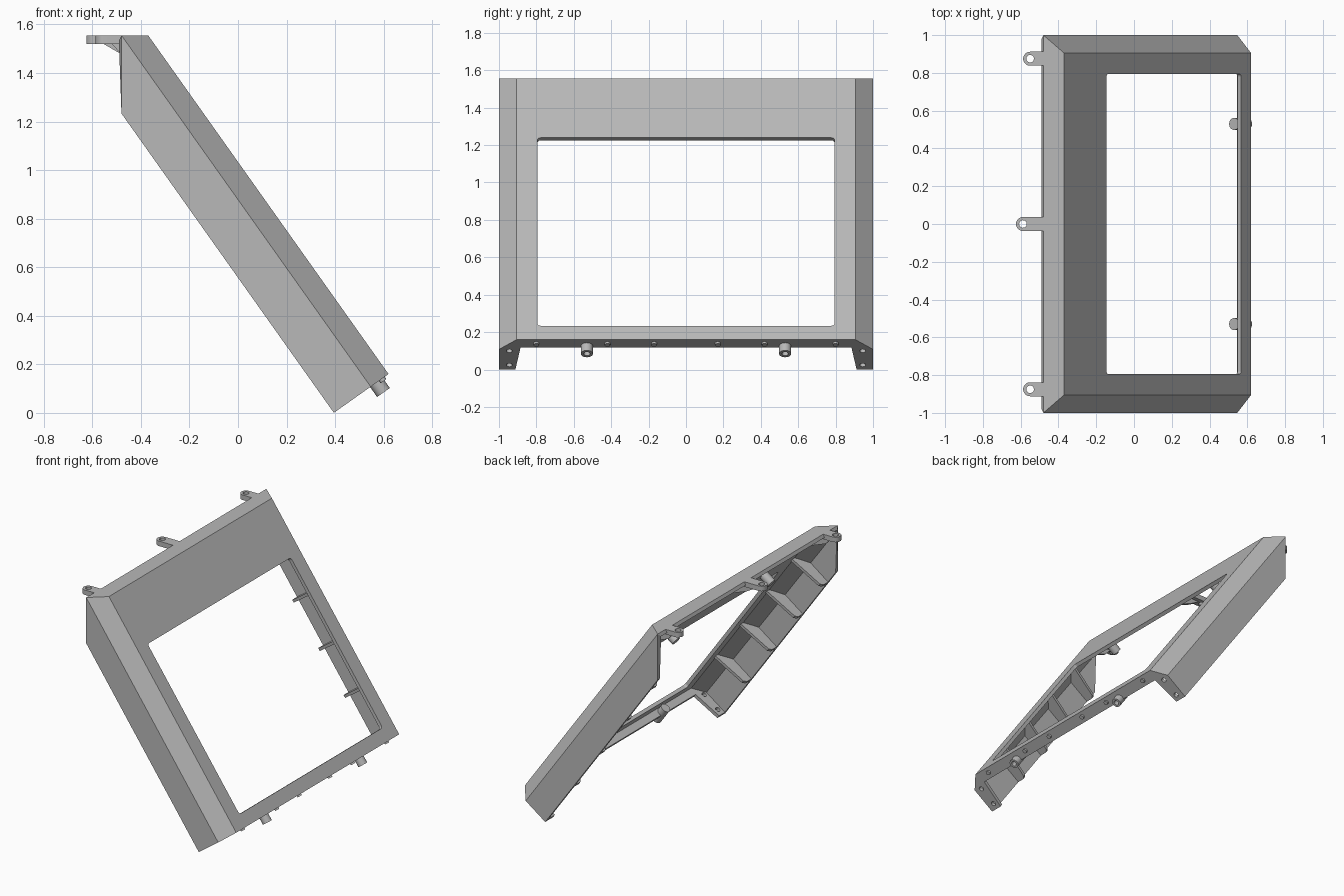
import bpy, bmesh, math
from mathutils import Vector

cube = bpy.data.objects.get("Cube")
if cube:
    bpy.data.objects.remove(cube, do_unlink=True)

grey = bpy.data.materials.new("mid_grey")
grey.use_nodes = True
colour = (0.48, 0.48, 0.48, 1)
grey.diffuse_color = colour
grey.node_tree.nodes["Principled BSDF"].inputs["Base Color"].default_value = colour

# Frame of the sloping panel: U runs down the slope, N points outward
X, Y, Z = Vector((1, 0, 0)), Vector((0, 1, 0)), Vector((0, 0, 1))
TOP, LOW = Vector((-0.37, 0, 1.555)), Vector((0.62, 0, 0.16))
U = (LOW - TOP).normalized()
N = Vector((-U.z, 0, U.x))
L = (LOW - TOP).length
DEPTH, CHAMFER, WALL = 0.276, 0.09, 0.024
HALF, INNER = 1.0, 0.905
parts = []


def add(name, bm):
    mesh = bpy.data.meshes.new(name)
    bm.to_mesh(mesh)
    bm.free()
    mesh.materials.append(grey)
    ob = bpy.data.objects.new(name, mesh)
    bpy.context.collection.objects.link(ob)
    parts.append(ob)
    return ob


def prism(name, pts, origin, a, b, c, depth):
    """Extrude a 2D outline on axes a, b along axis c."""
    bm = bmesh.new()
    face = bm.faces.new([bm.verts.new(origin + a * p + b * q) for p, q in pts])
    out = bmesh.ops.extrude_face_region(bm, geom=[face])
    moved = [v for v in out["geom"] if isinstance(v, bmesh.types.BMVert)]
    bmesh.ops.translate(bm, verts=moved, vec=c * depth)
    bmesh.ops.recalc_face_normals(bm, faces=bm.faces)
    return add(name, bm)


def arc(cx, cy, r, start=0, sweep=360, n=24):
    steps = n if sweep == 360 else n + 1
    angles = [math.radians(start + sweep * i / n) for i in range(steps)]
    return [(cx + r * math.cos(t), cy + r * math.sin(t)) for t in angles]


def apply(ob, mod):
    bpy.context.view_layer.objects.active = ob
    bpy.ops.object.modifier_apply(modifier=mod.name)


def cut(ob, cutter):
    mod = ob.modifiers.new("cut", "BOOLEAN")
    mod.operation, mod.solver, mod.object = "DIFFERENCE", "EXACT", cutter
    apply(ob, mod)
    parts.remove(cutter)
    bpy.data.objects.remove(cutter, do_unlink=True)


# Bezel shell: sloping panel, chamfers, side walls and flat top
bm = bmesh.new()
rear_top = Vector((-0.48, 0, TOP.z))
front_side = LOW - N * CHAMFER
foot = LOW - N * DEPTH
rear_low = foot - U * ((foot.x - rear_top.x) / U.x)
rows = {}
for s in (-1, 1):
    spots = [(TOP, INNER), (LOW, INNER), (rear_top, HALF),
             (front_side, HALF), (rear_low, HALF), (foot, HALF)]
    rows[s] = [bm.verts.new(p + Y * s * y) for p, y in spots]
    a, b, c, d, e, f = rows[s]
    bm.faces.new((a, c, d, b))
    bm.faces.new((c, e, f, d))
l, r = rows[-1], rows[1]
panel = bm.faces.new((l[0], l[1], r[1], r[0]))
bm.faces.new((l[0], r[0], r[2], l[2]))
bmesh.ops.recalc_face_normals(bm, faces=bm.faces)
bm.normal_update()
if panel.normal.dot(N) < 0:
    bmesh.ops.reverse_faces(bm, faces=bm.faces)
shell = add("bezel_shell", bm)
mod = shell.modifiers.new("thickness", "SOLIDIFY")
mod.thickness, mod.offset, mod.use_even_offset = WALL, -1, True
apply(shell, mod)

# Screen opening with small rounded corners
u0, u1, w, rad = 0.387, 1.62, 0.795, 0.018
opening = []
for cu, cy, start in ((u1 - rad, w - rad, 0), (u0 + rad, w - rad, 90),
                      (u0 + rad, rad - w, 180), (u1 - rad, rad - w, 270)):
    opening += arc(cu, cy, rad, start, 90, 5)
cut(shell, prism("opening_cutter", opening, TOP - N * 0.06, U, Y, N, 0.12))

# Lower flange with a mounting foot at each end
half = [(INNER, 0), (HALF, -CHAMFER), (HALF, -DEPTH), (0.912, -DEPTH), (0.885, -0.075)]
outline = half + [(-y, n) for y, n in reversed(half)]
flange = prism("lower_flange", outline, LOW - U * WALL, Y, N, U, WALL)
for s in (-1, 1):
    for n in (-0.105, -0.235):
        cut(flange, prism("hole_cutter", arc(s * 0.945, n, 0.016),
                          LOW - U * 0.1, Y, N, U, 0.2))

# Small pins and hollow bosses on the lower flange
for y in (0.17, 0.42, 0.8):
    for s in (-1, 1):
        prism("flange_pin", arc(s * y, -0.034, 0.015), LOW - U * 0.01, Y, N, U, 0.022)
for s in (-1, 1):
    boss = prism("lower_boss", arc(s * 0.53, -0.061, 0.032), LOW - U * 0.07, Y, N, U, 0.12)
    cut(boss, prism("bore_cutter", arc(s * 0.53, -0.061, 0.017), LOW - U * 0.01, Y, N, U, 0.1))
    prism("upper_boss", arc(0.27, s * 0.53, 0.032), TOP - N * 0.1, U, Y, N, 0.09)

# Stiffening ribs inside both side walls
for u in (0.31, 0.65, 1.0, 1.34):
    for s in (-1, 1):
        rib = [(0.87, -0.015), (0.9, -0.015), (0.985, -0.1), (0.985, -DEPTH),
               (0.925, -DEPTH), (0.905, -0.26)]
        prism("side_rib", [(s * y, n) for y, n in rib], TOP + U * (u - 0.01), Y, N, U, 0.02)

# Gussets under the flat top
for y in (0.25, 0.62):
    for s in (-1, 1):
        prism("top_gusset", [(-0.47, 1.54), (-0.32, 1.42), (-0.37, 1.54)],
              Y * (s * y - 0.01), X, Z, Y, 0.02)

# Rear mounting tabs, each with an eyelet and a bracing web
for y, cx in ((-0.875, -0.55), (0, -0.588), (0.875, -0.55)):
    tab = prism("rear_tab", arc(cx, y, 0.037, 90, 180, 16) + [(-0.45, y - 0.037), (-0.45, y + 0.037)],
                Z * 1.52, X, Y, Z, 0.035)
    cut(tab, prism("eyelet_cutter", arc(cx, y, 0.02), Z * 1.4, X, Y, Z, 0.3))
    web = [(cx + 0.025, 1.525), (-0.48, 1.477), (-0.33, 1.42), (-0.38, 1.54), (-0.47, 1.54)]
    prism("tab_web", web, Y * (y - 0.01), X, Z, Y, 0.02)

# Smooth shading with crisp edges
bpy.ops.object.select_all(action="DESELECT")
for ob in parts:
    ob.select_set(True)
bpy.context.view_layer.objects.active = shell
bpy.ops.object.shade_smooth_by_angle(angle=math.radians(30))
